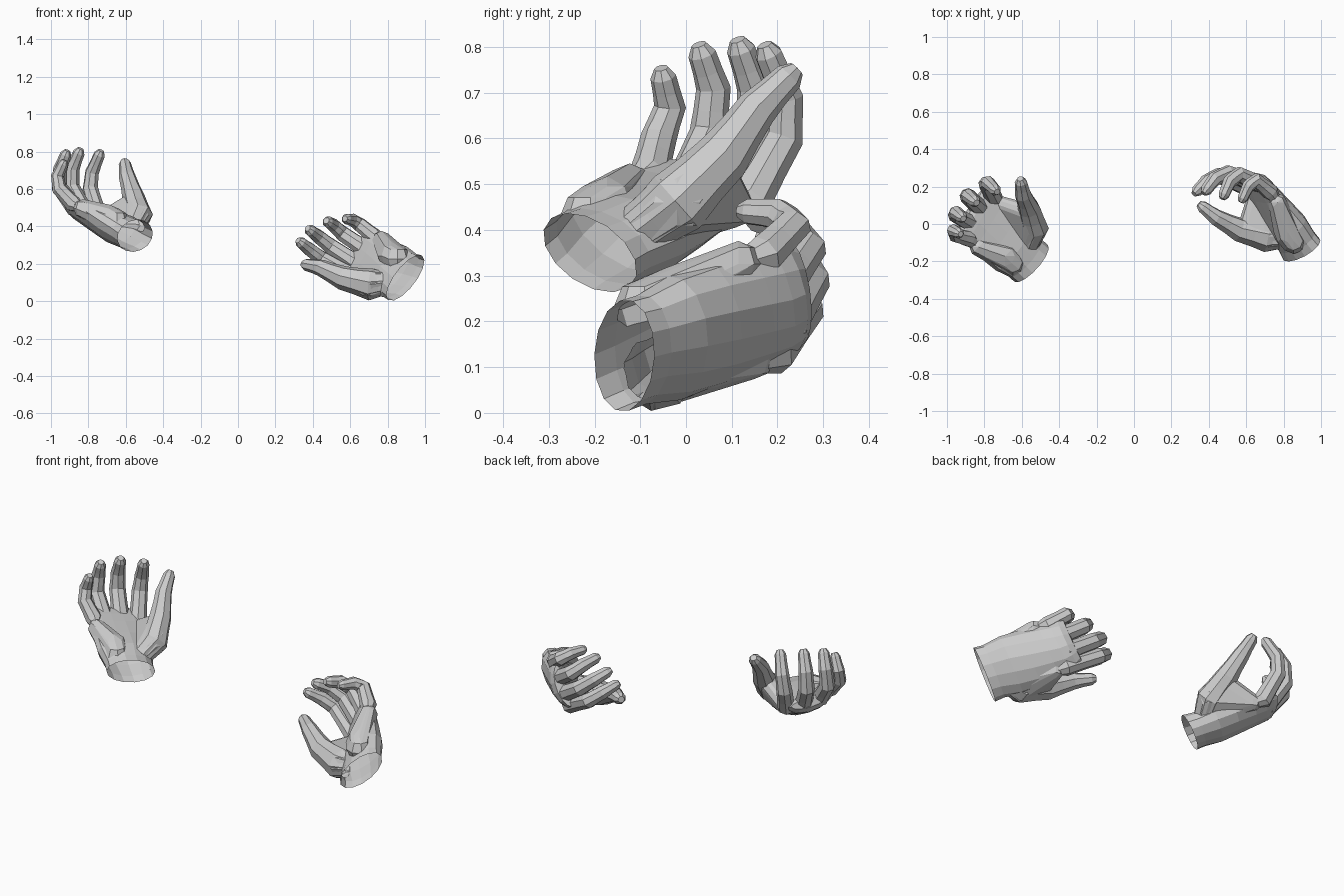
import bpy, bmesh, math
from mathutils import Vector as V

if "Cube" in bpy.data.objects:
    bpy.data.objects.remove(bpy.data.objects["Cube"])

PALM_SIDES, DIGIT_SIDES = 14, 8


def to_object(bm, name):
    bmesh.ops.recalc_face_normals(bm, faces=bm.faces)
    me = bpy.data.meshes.new(name)
    bm.to_mesh(me)
    bm.free()
    ob = bpy.data.objects.new(name, me)
    bpy.context.collection.objects.link(ob)
    return ob


def loft(name, rings):
    """Closed solid skinned over a list of point rings."""
    bm = bmesh.new()
    loops = [[bm.verts.new(p) for p in r] for r in rings]
    n = len(loops[0])
    for a, b in zip(loops, loops[1:]):
        for i in range(n):
            j = (i + 1) % n
            bm.faces.new((a[i], a[j], b[j], b[i]))
    bm.faces.new(loops[0][::-1])
    bm.faces.new(loops[-1])
    return to_object(bm, name)


def pad(name, balls):
    """Fleshy pad: convex hull around a few balls."""
    bm = bmesh.new()
    for c, r in balls:
        tmp = bmesh.ops.create_icosphere(bm, subdivisions=1, radius=r)
        bmesh.ops.translate(bm, verts=tmp["verts"], vec=c)
    bmesh.ops.delete(bm, geom=bm.faces[:], context='FACES_KEEP_BOUNDARY')
    if not bm.verts:
        return None
    bmesh.ops.delete(bm, geom=bm.edges[:], context='EDGES_FACES')
    pts = bm.verts[:]
    bmesh.ops.convex_hull(bm, input=pts)
    bmesh.ops.delete(bm, geom=[v for v in bm.verts if not v.link_faces], context='VERTS')
    return to_object(bm, name)


def ball_points(c, r):
    out = []
    for lat in (-90, -45, 0, 45, 90):
        for k in range(8 if abs(lat) < 90 else 1):
            a, b = k * math.tau / 8, math.radians(lat)
            out.append(c + r * V((math.cos(a) * math.cos(b), math.sin(a) * math.cos(b), math.sin(b))))
    return out


def hull(name, balls):
    """Fleshy pad: convex hull around a few balls."""
    bm = bmesh.new()
    for c, r in balls:
        for p in ball_points(c, r):
            bm.verts.new(p)
    bmesh.ops.convex_hull(bm, input=bm.verts[:])
    bmesh.ops.delete(bm, geom=[v for v in bm.verts if not v.link_faces], context='VERTS')
    return to_object(bm, name)


def tube(name, pts, radii, ref):
    """Tapering digit with bent joints and a rounded tip."""
    pts = [V(p) for p in pts]
    P, R = [], []
    for i in range(len(pts) - 1):
        P += [pts[i], (pts[i] + pts[i + 1]) / 2]
        R += [radii[i], (radii[i] + radii[i + 1]) * 0.48]
    end = (pts[-1] - pts[-2]).normalized()
    P += [pts[-1], pts[-1] + end * radii[-1] * 0.75]
    R += [radii[-1], radii[-1] * 0.55]
    rings, side = [], V(ref)
    for i, p in enumerate(P):
        d = (P[min(i + 1, len(P) - 1)] - P[max(i - 1, 0)]).normalized()
        side = (side - d * side.dot(d)).normalized()
        up = d.cross(side)
        rings.append([p + R[i] * (side * math.cos(a) + up * math.sin(a))
                      for a in [(k + .5) * math.tau / DIGIT_SIDES for k in range(DIGIT_SIDES)]])
    return loft(name, rings)


def hand(name, wrist, wu, wv, fingers, thumb, thumb_r, flip):
    wrist, wu, wv = V(wrist), V(wu), V(wv)
    mcp, T = [V(f[0]) for f in fingers], [V(p) for p in thumb]
    across = mcp[0] - mcp[-1]
    kc = sum(mcp, V()) / 4
    fwd = (kc - wrist).normalized()
    normal = across.cross(fwd).normalized() * flip
    ku, kv = across * 0.6, normal * 0.058

    # palm: cupped sections from wrist to knuckles
    rings = []
    for t, wide, thick in ((0, 1, 1), (.12, .98, 1), (.35, 1.1, 1.12), (.6, 1.1, 1.05),
                           (.85, 1.04, .97), (1, 1, .93), (1.1, .93, .8), (1.17, .8, .45)):
        s = min(t, 1)
        c, u, v = wrist.lerp(kc, t), wu.lerp(ku, s) * wide, wv.lerp(kv, s) * thick
        ring = []
        for k in range(PALM_SIDES):
            a = k * math.tau / PALM_SIDES
            ring.append(c + u * math.cos(a) + v * (math.sin(a) + .55 * s * (math.cos(a) ** 2 - .45)))
        rings.append(ring)
    palm = loft(name, rings)

    # fingers and thumb
    parts = []
    for f, m, s in zip(fingers, mcp, (1, 1.03, 1, .92)):
        parts.append(tube("finger", [m - fwd * .07] + list(f),
                          [r * s for r in (.025, .049, .043, .038, .031)], across))
    parts.append(tube("thumb", thumb, thumb_r, normal))

    # pads: thumb base with its web, and heel on the little-finger side
    parts.append(hull("thumb_pad", [(T[0], thumb_r[0] * .95), (T[1], thumb_r[1] * .95),
                                    (T[1].lerp(T[2], .75), .052), (mcp[0] - fwd * .05, .042)]))
    heel = wrist - wu * .55 + normal * .035
    parts.append(hull("heel_pad", [(heel + fwd * .09, .07), (heel + fwd * .15, .075),
                                   (mcp[-1] - fwd * .07, .05)]))

    # fuse into one skin
    bpy.context.view_layer.objects.active = palm
    for p in parts:
        m = palm.modifiers.new("fuse", 'BOOLEAN')
        m.operation, m.solver, m.object = 'UNION', 'EXACT', p
        bpy.ops.object.modifier_apply(modifier=m.name)
        bpy.data.objects.remove(p)

    # open wrist
    bm = bmesh.new()
    bm.from_mesh(palm.data)
    axis = wu.cross(wv).normalized()
    cap = [f for f in bm.faces if all(abs((v.co - wrist).dot(axis)) < .002 for v in f.verts)]
    bmesh.ops.delete(bm, geom=cap, context='FACES')
    bm.to_mesh(palm.data)
    bm.free()


# open hand, palm up
hand("open_hand", (-.55, -.21, .35), (.09, .098, -.015), (.03, -.03, .085),
     [((-.75, .14, .465), (-.79, .215, .60), (-.78, .22, .69), (-.74, .18, .785)),
      ((-.82, .08, .475), (-.89, .15, .61), (-.885, .15, .71), (-.85, .12, .795)),
      ((-.87, .00, .495), (-.955, .05, .61), (-.95, .06, .71), (-.92, .035, .785)),
      ((-.88, -.08, .52), (-.955, -.06, .60), (-.965, -.035, .67), (-.935, -.05, .735))],
     [(-.56, -.10, .40), (-.53, -.02, .46), (-.56, .08, .56), (-.592, .155, .665), (-.605, .225, .735)],
     (.06, .075, .06, .045, .033), 1)

# grasping hand, thumb low and in front
hand("grasping_hand", (.895, -.135, .125), (-.06, .01, -.12), (-.082, -.065, -.025),
     [((.62, .19, .13), (.45, .26, .225), (.385, .225, .275), (.335, .175, .315)),
      ((.64, .22, .20), (.50, .272, .29), (.43, .24, .345), (.385, .18, .38)),
      ((.68, .21, .28), (.56, .265, .36), (.51, .225, .405), (.48, .155, .425)),
      ((.73, .17, .345), (.65, .235, .41), (.61, .20, .435), (.58, .135, .44))],
     [(.79, -.07, .10), (.71, -.065, .09), (.56, -.03, .125), (.44, .035, .18), (.365, .093, .195)],
     (.065, .087, .065, .045, .033), -1)
